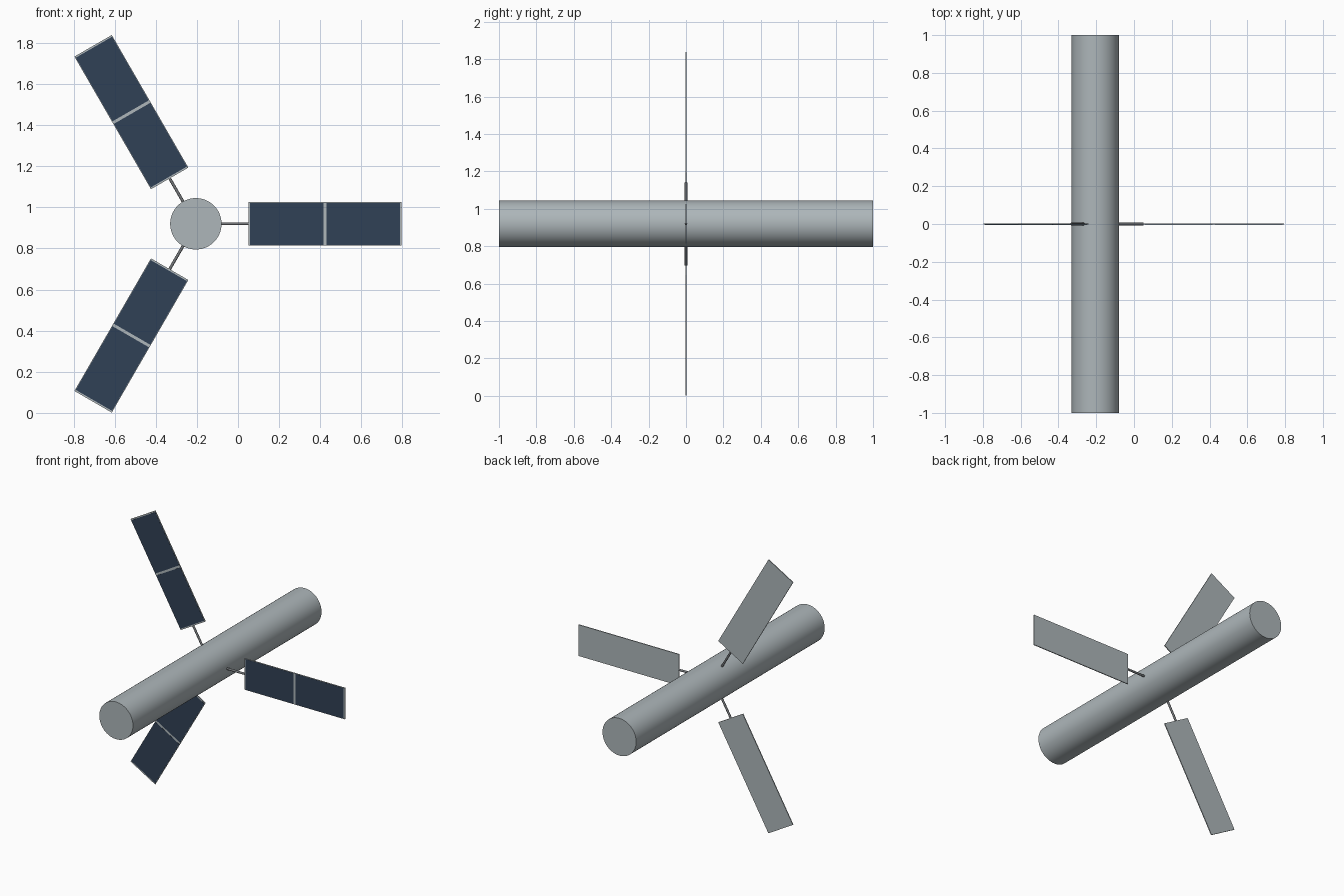
import bpy
import math
from mathutils import Matrix

if "Cube" in bpy.data.objects:
    bpy.data.objects.remove(bpy.data.objects["Cube"], do_unlink=True)

AXIS = Matrix.Translation((-0.205, 0, 0.92))  # centre line of the body
INNER, OUTER = 0.255, 1.0                     # radial reach of each panel
WIDTH, THICK = 0.21, 0.006
END, SIDE, RIB = 0.008, 0.003, 0.014          # frame left bare around the cells


def material(name, color):
    m = bpy.data.materials.new(name)
    m.use_nodes = True
    m.diffuse_color = (*color, 1)
    m.node_tree.nodes["Principled BSDF"].inputs["Base Color"].default_value = (*color, 1)
    return m


metal = material("light grey metal", (0.42, 0.47, 0.49))
dark_metal = material("dark grey metal", (0.17, 0.18, 0.19))
cell_blue = material("dark blue cells", (0.03, 0.052, 0.092))


def finish(name, mat, matrix):
    ob = bpy.context.object
    ob.name = ob.data.name = name
    ob.data.materials.append(mat)
    ob.matrix_world = matrix
    return ob


def box(name, mat, turn, x0, x1, y0, y1, height):
    bpy.ops.mesh.primitive_cube_add(size=1)
    ob = finish(name, mat, turn)
    ob.data.transform(Matrix.Translation(((x0 + x1) / 2, (y0 + y1) / 2, 0))
                      @ Matrix.Diagonal((x1 - x0, y1 - y0, height, 1)))


def cylinder(name, mat, matrix, radius, depth, sides):
    bpy.ops.mesh.primitive_cylinder_add(radius=radius, depth=depth, vertices=sides)
    finish(name, mat, matrix)
    bpy.ops.object.shade_smooth_by_angle(angle=math.radians(40))


# Long tubular body
cylinder("body", metal, AXIS @ Matrix.Rotation(math.pi / 2, 4, "X"), 0.125, 2, 64)

# Three solar wings spaced evenly around the body
for i, side in enumerate(("left", "lower", "upper")):
    turn = AXIS @ Matrix.Rotation(i * math.tau / 3, 4, "Y")
    start = 0.11
    strut = turn @ Matrix.Translation(((start + INNER) / 2, 0, 0)) @ Matrix.Rotation(math.pi / 2, 4, "Y")
    cylinder(side + "_strut", dark_metal, strut, 0.007, INNER - start, 16)
    box(side + "_panel", metal, turn, INNER, OUTER, -THICK / 2, THICK / 2, WIDTH)
    middle = (INNER + OUTER) / 2
    for part, x0, x1 in (("inner", INNER + END, middle - RIB / 2),
                         ("outer", middle + RIB / 2, OUTER - END)):
        box(f"{side}_{part}_cells", cell_blue, turn, x0, x1,
            -THICK / 2 - 0.001, -THICK / 2 + 0.001, WIDTH - 2 * SIDE)
